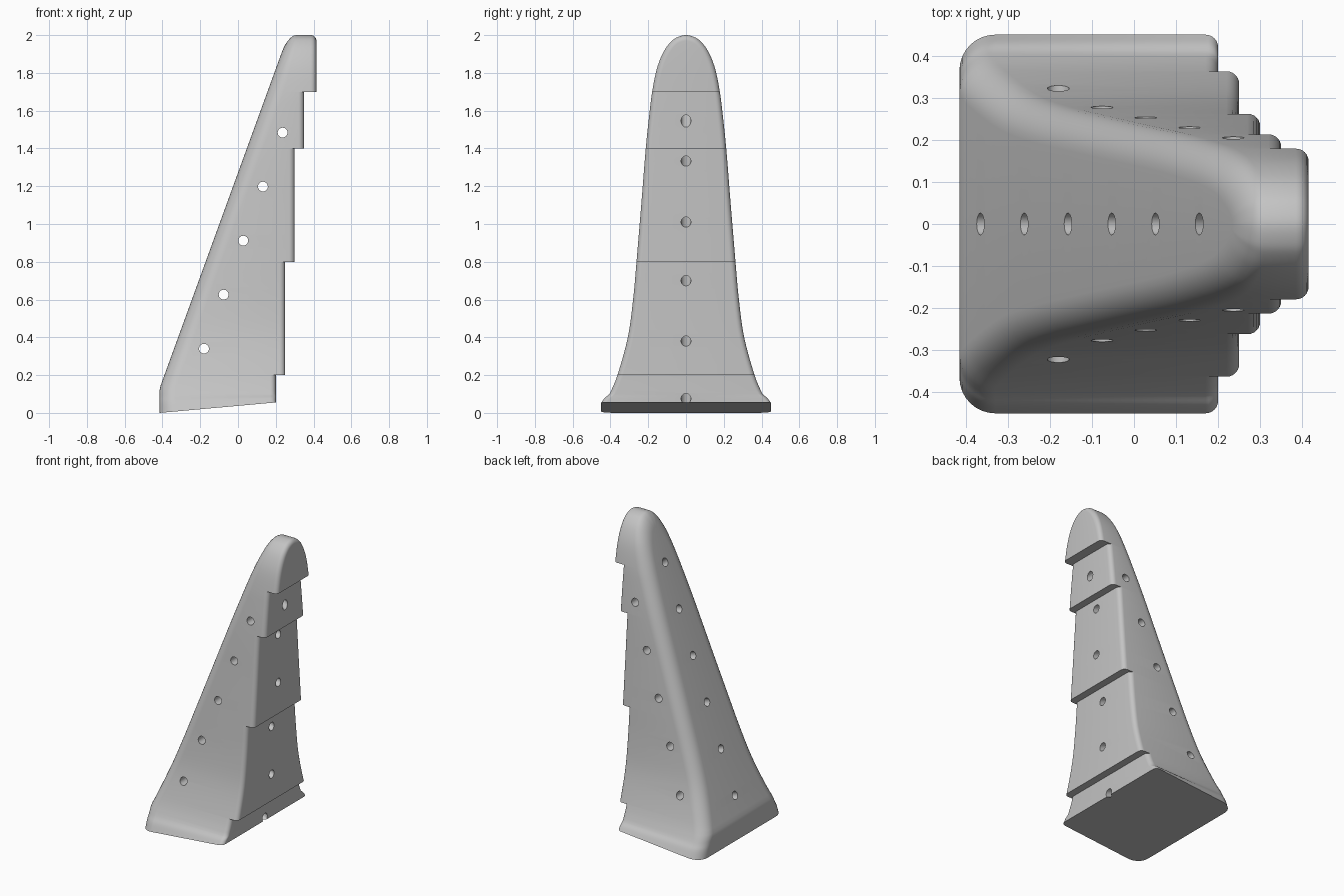
import bpy, bmesh, math
from mathutils import Vector

cube = bpy.data.objects.get("Cube")
if cube:
    bpy.data.objects.remove(cube)

BACK_R, FRONT_R, HOLE_R = 0.085, 0.03, 0.026
# half-width against height, from the flared foot to the round tip
ARCH = [(.45, 0), (.43, .055), (.405, .1), (.363, .2), (.308, .4), (.28, .6),
        (.262, .8), (.237, 1.1), (.213, 1.4), (.192, 1.6), (.179, 1.7), (.16, 1.8),
        (.138, 1.87), (.108, 1.93), (.074, 1.97), (.043, 1.99), (0, 2)]
# top height of each step and its x position
STEPS = [(.2, .2), (.8, .25), (1.4, .3), (1.7, .35), (2, .415)]


def slope_x(z):
    return max(-0.415, -0.415 + (z - 0.13) / 2.75)


def slope_z(x):
    return 0.13 + (x + 0.415) * 2.75


def smooth_path(points, parts=4):
    """Catmull-Rom samples as (point, tangent)."""
    pts = [Vector(p) for p in points]
    pts = [2 * pts[0] - pts[1]] + pts + [Vector((-pts[-2].x, pts[-2].y))]
    out = []
    for a, b, c, d in zip(pts, pts[1:], pts[2:], pts[3:]):
        for i in range(parts):
            t = i / parts
            m, n = (c - a) / 2, (d - b) / 2
            p = b + m * t + (3 * (c - b) - 2 * m - n) * t**2 + (2 * (b - c) + m + n) * t**3
            v = m + (6 * (c - b) - 4 * m - 2 * n) * t + (6 * (b - c) + 3 * m + 3 * n) * t**2
            out.append((p, v))
    out.append((pts[-2], Vector((-1, 0))))
    return out


def section(p, tangent, front_x):
    """Closed rounded section at one height."""
    tangent = tangent.normalized()
    blend = min(1, max(0, (p.y - 1.7) / 0.15))
    ny, nz = tangent.y, -tangent.x * blend
    if blend == 0:
        ny = 1
    side = []
    for i in range(9):
        a = math.pi / 2 * (1 - i / 8)
        d = BACK_R * (1 - math.cos(a))
        y, z = max(0, p.x - ny * d), p.y - nz * d
        x = slope_x(z) + BACK_R * (1 - math.sin(a)) * (1 - 0.5 * nz)
        side.append(Vector((x, y, z)))
    for i in range(7):
        a = math.pi / 2 * i / 6
        d = FRONT_R * (1 - math.cos(a))
        side.append(Vector((front_x - FRONT_R * (1 - math.sin(a)),
                            max(0, p.x - ny * d), p.y - nz * d)))
    return side + [Vector((v.x, -v.y, v.z)) for v in reversed(side)]


# stepped body: two sections share each step height
rows, step = [], 0
for p, tangent in smooth_path(ARCH):
    rows.append(section(p, tangent, STEPS[step][1]))
    if step < 4 and abs(p.y - STEPS[step][0]) < 1e-4:
        step += 1
        rows.append(section(p, tangent, STEPS[step][1]))
# tilted underside: foot rows fan out evenly from it
for row in rows[:8]:
    for v in row:
        tilt = 0.09 * (v.x + 0.415)
        v.z = tilt + v.z * (0.1 - tilt) / 0.1 if v.z < 0.1 else v.z

bm = bmesh.new()
grid = [[bm.verts.new(v) for v in row] for row in rows]
for low, high in zip(grid, grid[1:]):
    for j in range(len(low)):
        k = (j + 1) % len(low)
        bm.faces.new((low[j], low[k], high[k], high[j]))
bm.faces.new(grid[0])
bmesh.ops.remove_doubles(bm, verts=bm.verts, dist=1e-5)
bmesh.ops.recalc_face_normals(bm, faces=bm.faces)
mesh = bpy.data.meshes.new("stepped_body")
bm.to_mesh(mesh)
bm.free()
body = bpy.data.objects.new("stepped_body", mesh)
bpy.context.collection.objects.link(body)

grey = bpy.data.materials.new("plain_grey")
grey.use_nodes = True
grey.diffuse_color = (0.55, 0.55, 0.55, 1)
grey.node_tree.nodes["Principled BSDF"].inputs["Base Color"].default_value = (0.55, 0.55, 0.55, 1)
mesh.materials.append(grey)

# drilled holes: cross holes through the sides, sloping holes out of the stepped face
cutter = bmesh.new()


def drill(start, end):
    start, end = Vector(start), Vector(end)
    axis = end - start
    turn = axis.to_track_quat('Z', 'Y').to_matrix().to_4x4()
    turn.translation = (start + end) / 2
    bmesh.ops.create_cone(cutter, cap_ends=True, segments=24, radius1=HOLE_R,
                          radius2=HOLE_R, depth=axis.length + 0.2, matrix=turn)


for i in range(5):
    x, z = -0.18 + 0.104 * i, 0.34 + 0.286 * i
    drill((x, -0.5, z), (x, 0.5, z))
exits = [(.2, .075), (.25, .38), (.25, .7), (.3, 1.01), (.3, 1.333), (.35, 1.545)]
for i, (x, z) in enumerate(exits):
    back = -0.365 + 0.104 * i
    drill((back, 0, slope_z(back)), (x, 0, z))
cut_mesh = bpy.data.meshes.new("hole_cutter")
cutter.to_mesh(cut_mesh)
cutter.free()
holes = bpy.data.objects.new("hole_cutter", cut_mesh)
bpy.context.collection.objects.link(holes)

mod = body.modifiers.new("holes", 'BOOLEAN')
mod.operation, mod.solver, mod.object = 'DIFFERENCE', 'EXACT', holes
bpy.context.view_layer.objects.active = body
body.select_set(True)
bpy.ops.object.modifier_apply(modifier=mod.name)
bpy.data.objects.remove(holes)
bpy.ops.object.shade_smooth_by_angle(angle=math.radians(30))
